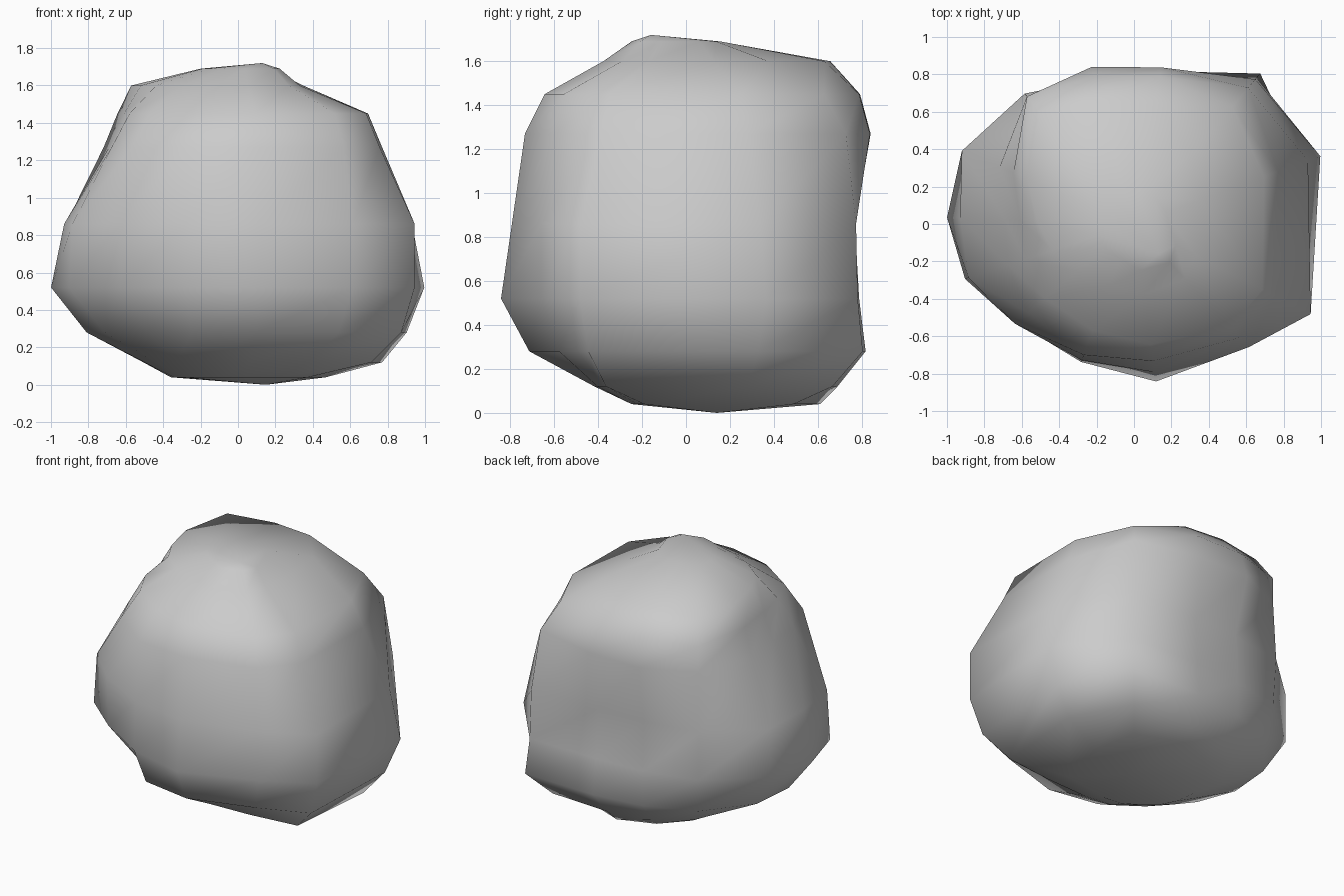
import bpy, bmesh, math

# Directions of the rock's ridges (degrees from +x, counter-clockwise)
angles = [math.radians(a) for a in
          (20, 50, 80, 105, 130, 157, 178, 198, 220, 249, 278, 313, 333)]

# Cross-sections: height -> radius along each ridge
sections = {
    0.04: (.50, .64, .62, .54, .46, .39, .34, .30, .26, .25, .25, .30, .42),
    0.12: (.82, .87, .70, .66, .62, .55, .50, .46, .42, .42, .42, .55, .80),
    0.28: (.96, 1.05, .83, .80, .84, .85, .81, .75, .63, .70, .72, .79, .98),
    0.52: (1.06, 1.02, .80, .80, .89, 1.0, 1.0, .95, .82, .79, .85, .90, 1.06),
    0.86: (.99, 1.01, .78, .78, .91, 1.0, .93, .93, .83, .78, .80, .90, 1.06),
    1.27: (.82, .95, .85, .87, .89, .78, .69, .71, .74, .75, .74, .83, .85),
    1.45: (.74, .82, .80, .82, .89, .70, .61, .61, .62, .61, .65, .76, .77),
    1.60: (.37, .49, .64, .68, .78, .62, .52, .46, .39, .35, .38, .40, .37),
    1.69: (.18, .18, .16, .16, .18, .20, .20, .20, .20, .20, .25, .28, .25),
}
STEPS = len(angles)

bm = bmesh.new()
rings = [[bm.verts.new((r * math.cos(a), r * math.sin(a), z))
          for a, r in zip(angles, radii)] for z, radii in sections.items()]

# Sides
for lower, upper in zip(rings, rings[1:]):
    for i in range(STEPS):
        j = (i + 1) % STEPS
        bm.faces.new((lower[i], lower[j], upper[j], upper[i]))

# Underside and peak
base = bm.verts.new((0.15, 0.14, 0.0))
peak = bm.verts.new((0.13, -0.16, 1.72))
for i in range(STEPS):
    j = (i + 1) % STEPS
    bm.faces.new((base, rings[0][j], rings[0][i]))
    bm.faces.new((peak, rings[-1][i], rings[-1][j]))

bmesh.ops.recalc_face_normals(bm, faces=bm.faces)
for f in bm.faces:
    f.smooth = True

mesh = bpy.data.meshes.new("rock")
bm.to_mesh(mesh)
bm.free()
rock = bpy.data.objects.new("rock", mesh)
bpy.context.collection.objects.link(rock)
